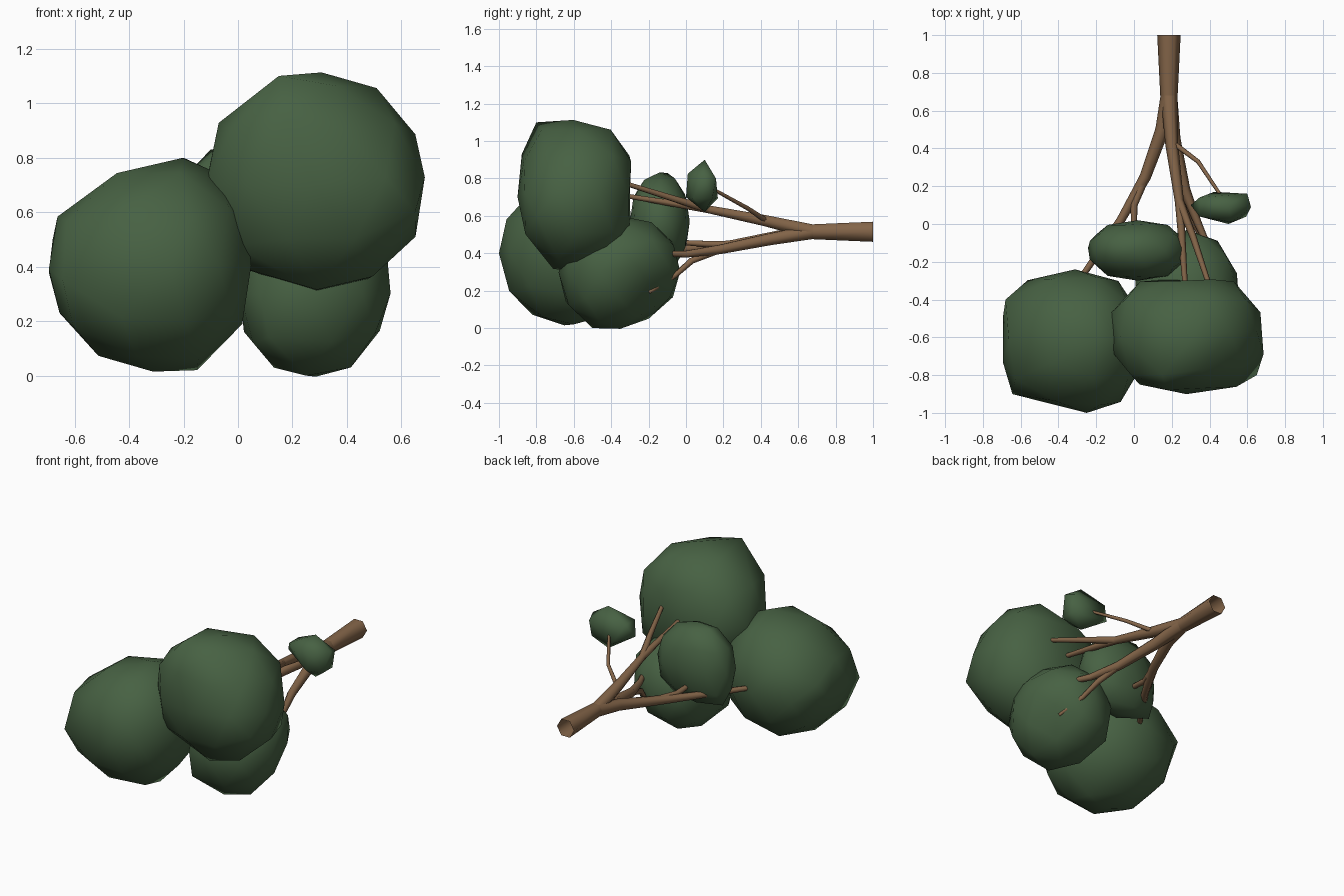
import bpy, bmesh
from math import exp
from mathutils import Vector

cube = bpy.data.objects.get("Cube")
if cube:
    bpy.data.objects.remove(cube, do_unlink=True)


def material(name, rgb):
    m = bpy.data.materials.new(name)
    m.use_nodes = True
    m.diffuse_color = (*rgb, 1)
    m.node_tree.nodes["Principled BSDF"].inputs["Base Color"].default_value = (*rgb, 1)
    return m


LEAF = material("leaf green", (0.063, 0.12, 0.056))
BARK = material("bark brown", (0.23, 0.13, 0.066))


def foliage(name, low, high, corners, detail=2, power=2.3):
    """Low-poly ball filling the box low..high, then sculpted out to the given corners."""
    low, high = Vector(low), Vector(high)
    center, half = (low + high) / 2, (high - low) / 2
    bm = bmesh.new()
    bmesh.ops.create_icosphere(bm, subdivisions=detail, radius=1)
    for vert in bm.verts:
        vert.co /= sum(abs(c) ** power for c in vert.co) ** (1 / power)
    for corner in corners:
        target = Vector((a - c) / h for a, c, h in zip(corner, center, half))
        aim = target.normalized()
        nearest = max(bm.verts, key=lambda vert: vert.co.normalized().dot(aim))
        axis = nearest.co.normalized()
        move = target - nearest.co
        for vert in bm.verts:
            vert.co += move * exp(-8 * (1 - vert.co.normalized().dot(axis)))
    for vert in bm.verts:
        vert.co = center + vert.co * half
    mesh = bpy.data.meshes.new(name)
    bm.to_mesh(mesh)
    bm.free()
    mesh.materials.append(LEAF)
    mesh.shade_smooth()
    bpy.context.collection.objects.link(bpy.data.objects.new(name, mesh))


def branch(name, start_radius, end_radius, *points):
    """Six-sided tube through the points, tapering evenly from start to end."""
    curve = bpy.data.curves.new(name, "CURVE")
    curve.dimensions = "3D"
    curve.bevel_depth = 1
    curve.bevel_resolution = 1
    line = curve.splines.new("POLY")
    last = len(points) - 1
    line.points.add(last)
    for i, (point, place) in enumerate(zip(line.points, points)):
        point.co = (*place, 1)
        point.radius = start_radius + (end_radius - start_radius) * i / last
    line.use_smooth = True
    curve.materials.append(BARK)
    ob = bpy.data.objects.new(name, curve)
    bpy.context.collection.objects.link(ob)
    bpy.ops.object.select_all(action="DESELECT")
    ob.select_set(True)
    bpy.context.view_layer.objects.active = ob
    bpy.ops.object.convert(target="MESH")


# Foliage clumps
foliage("right_foliage", (-0.68, -1, 0.03), (0.06, -0.24, 0.78),
        [(-0.2, -0.6, 0.8), (-0.68, -0.4, 0.5), (-0.65, -0.9, 0.35), (-0.15, -0.6, 0.02),
         (-0.25, -1, 0.4)])
foliage("upper_foliage", (-0.13, -0.9, 0.3), (0.68, -0.24, 1.1),
        [(0.4, -0.4, 1.06), (0.3, -0.3, 0.7), (0.3, -0.7, 0.3), (0, -0.6, 0.4),
         (0.65, -0.8, 0.6), (0.15, -0.8, 1.1)])
foliage("lower_foliage", (0, -0.68, 0), (0.57, -0.03, 0.6),
        [(0.1, -0.65, 0.15), (0.2, -0.2, 0.05), (0.45, -0.2, 0.25), (0.25, -0.5, 0)])
foliage("inner_foliage", (-0.24, -0.3, 0.32), (0.28, 0.02, 0.82),
        [(-0.2, -0.1, 0.35), (-0.1, -0.1, 0.83)])
foliage("small_foliage", (0.31, 0, 0.62), (0.63, 0.18, 0.9),
        [(0.3, 0.1, 0.75), (0.6, 0.16, 0.8), (0.5, 0, 0.7), (0.5, 0.1, 0.9), (0.5, 0.1, 0.62)],
        detail=1)

# Trunk and limbs, joined at shared forks
trunk_fork = (0.185, 0.68, 0.515)
right_fork = (0.06, 0.25, 0.445)
upper_fork = (0.24, 0.12, 0.635)
lower_fork = (0.27, 0.18, 0.42)
twig_fork = (0.35, -0.06, 0.28)
branch("trunk", 0.062, 0.046, (0.185, 1, 0.515), trunk_fork)
branch("right_limb", 0.044, 0.016, trunk_fork, (0.15, 0.5, 0.49), right_fork,
       (-0.07, 0.02, 0.425), (-0.27, -0.27, 0.42))
branch("right_offshoot", 0.024, 0.014, right_fork, (0, 0.1, 0.45), (0, -0.06, 0.46))
branch("upper_limb", 0.044, 0.014, trunk_fork, (0.2, 0.42, 0.575), upper_fork, (0.27, -0.31, 0.705))
branch("upper_offshoot", 0.024, 0.013, upper_fork, (0.31, -0.06, 0.69), (0.4, -0.33, 0.775))
branch("lower_limb", 0.044, 0.013, trunk_fork, (0.21, 0.45, 0.475), lower_fork,
       (0.34, 0, 0.395), (0.42, -0.18, 0.4))
branch("lower_offshoot", 0.022, 0.011, lower_fork, (0.31, 0.03, 0.36), twig_fork, (0.42, -0.23, 0.23))
branch("lower_twig", 0.014, 0.01, twig_fork, (0.42, -0.2, 0.19))
branch("small_twig", 0.014, 0.009, (0.22, 0.42, 0.58), (0.34, 0.33, 0.64), (0.46, 0.15, 0.74))
